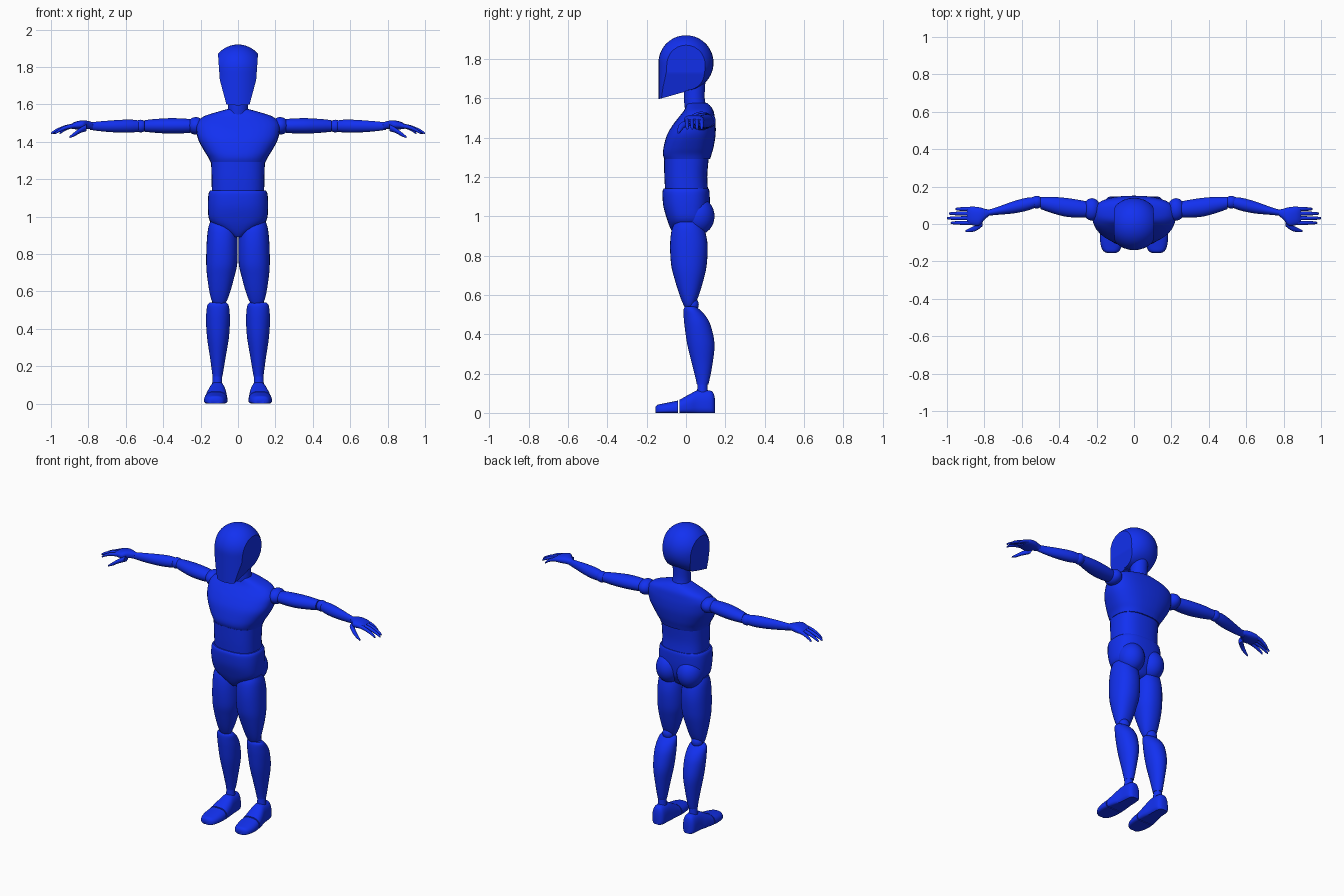
import bpy, bmesh, math
from mathutils import Vector

BLUE = bpy.data.materials.new("blue")
BLUE.diffuse_color = (0.006, 0.03, 0.88, 1)
N = 32


def finish(name, bm, mirror=False, angle=40):
    bmesh.ops.recalc_face_normals(bm, faces=bm.faces[:])
    me = bpy.data.meshes.new(name)
    bm.to_mesh(me)
    bm.free()
    ob = bpy.data.objects.new(name, me)
    bpy.context.collection.objects.link(ob)
    me.materials.append(BLUE)
    if mirror:
        m = ob.modifiers.new("mirror", 'MIRROR')
        m.use_mirror_merge = False
    bpy.ops.object.select_all(action='DESELECT')
    ob.select_set(True)
    bpy.context.view_layer.objects.active = ob
    bpy.ops.object.shade_smooth_by_angle(angle=math.radians(angle))
    return ob


def smooth_rows(rows, k=4):
    """Catmull-Rom interpolation between the given sections."""
    out = []
    for i in range(len(rows) - 1):
        a, b, c, d = (rows[max(i - 1, 0)], rows[i], rows[i + 1], rows[min(i + 2, len(rows) - 1)])
        for s in range(k):
            t = s / k
            out.append([0.5 * (2 * q + (r - p) * t + (2 * p - 5 * q + 4 * r - w) * t * t
                               + (3 * q - p - 3 * r + w) * t ** 3) for p, q, r, w in zip(a, b, c, d)])
    return out + [list(rows[-1])]


def unit_ring(power=2.0):
    pts = []
    for i in range(N):
        a = 2 * math.pi * i / N
        c, s = math.cos(a), math.sin(a)
        pts.append((math.copysign(abs(c) ** (2 / power), c), math.copysign(abs(s) ** (2 / power), s)))
    return pts


def loft(rings):
    bm = bmesh.new()
    vs = [[bm.verts.new(p) for p in r] for r in rings]
    for a, b in zip(vs, vs[1:]):
        for i in range(N):
            j = (i + 1) % N
            bm.faces.new((a[i], a[j], b[j], b[i]))
    bm.faces.new(vs[0])
    bm.faces.new(vs[-1])
    return bm


def upright(name, rows, power=2.0, mirror=False):
    """Sections stacked in z: (z, centre x, half width, front y, back y)."""
    ring = unit_ring(power)
    finish(name, loft([[(cx + rx * c, (f + b) / 2 + (b - f) / 2 * s, z) for c, s in ring]
                       for z, cx, rx, f, b in smooth_rows(rows)]), mirror)


def sideways(name, rows, power=2.0):
    """Sections along x: (x, y, z, half depth, half height)."""
    ring = unit_ring(power)
    finish(name, loft([[(x, y + ry * c, z + rz * s) for c, s in ring]
                       for x, y, z, ry, rz in smooth_rows(rows)]), True)


def foot_part(name, rows):
    """Flat-soled sections along y: (y, centre x, half width, top z)."""
    ring = unit_ring(2.6)
    finish(name, loft([[(cx + rx * c, y, max(0, h * (0.25 + 0.75 * s) if s > 0 else h * 0.25 * (1 + 1.3 * s)))
                        for c, s in ring] for y, cx, rx, h in smooth_rows(rows)]), True)


def ball(name, centre, radii):
    bm = bmesh.new()
    bmesh.ops.create_uvsphere(bm, u_segments=N, v_segments=16, radius=1)
    for v in bm.verts:
        v.co = Vector(centre) + Vector(a * b for a, b in zip(v.co, radii))
    finish(name, bm, True)


# head: ball with the front carried down as a visor, then trimmed by planes
R, HZ = 0.14, 1.78
rings = []
heights = [1.56, 1.60, 1.64] + [HZ + R * math.sin(math.radians(a)) for a in range(-85, 90, 6)] + [1.9199]
for z in sorted(heights):
    r = math.sqrt(max(R * R - (z - HZ) ** 2, 1e-6))
    f = R if z < HZ else r
    rings.append([(f * math.cos(2 * math.pi * i / N),
                   (f if i > N / 2 else r) * math.sin(2 * math.pi * i / N), z) for i in range(N)])
bm = loft(rings)
cuts = [((0, -0.14, 1.595), (0, 0.045, -0.16))]
for s in (1, -1):
    cuts += [((s * 0.107, 0, 1.87), (s, 0, -0.07)), ((s * 0.097, 0, 1.73), (s, 0, -0.27))]
for co, no in cuts:
    res = bmesh.ops.bisect_plane(bm, geom=bm.verts[:] + bm.edges[:] + bm.faces[:], dist=1e-5,
                                 plane_co=co, plane_no=no, clear_outer=True)
    edges = [e for e in res['geom_cut'] if isinstance(e, bmesh.types.BMEdge)]
    bmesh.ops.edgeloop_fill(bm, edges=edges)
finish("head", bm, angle=25)

# neck and trunk
upright("neck", [(1.54, 0, .058, -.005, .11), (1.60, 0, .053, -.01, .095), (1.70, 0, .053, -.005, .1)])
upright("chest", [(1.29, 0, .147, -.11, .122), (1.315, 0, .158, -.117, .13), (1.35, 0, .18, -.114, .14),
                  (1.41, 0, .212, -.098, .15), (1.46, 0, .223, -.07, .151), (1.50, 0, .22, -.04, .147),
                  (1.535, 0, .185, -.012, .14), (1.56, 0, .11, 0, .125), (1.575, 0, .055, .005, .108)], 2.5)
upright("abdomen", [(1.12, 0, .14, -.105, .113), (1.2, 0, .141, -.11, .108), (1.292, 0, .144, -.112, .115)], 2.6)
upright("pelvis", [(.89, 0, .02, -.05, .03), (.91, 0, .05, -.065, .07), (.94, 0, .105, -.08, .09),
                   (.98, 0, .152, -.095, .11), (1.05, 0, .161, -.115, .12), (1.12, 0, .158, -.12, .12),
                   (1.14, 0, .148, -.113, .115)], 2.6)
ball("buttock", (.074, .06, 1.0), (.08, .085, .095))

# legs
upright("thigh", [(.97, .09, .06, -.055, .07), (.93, .085, .076, -.073, .095), (.85, .085, .083, -.081, .11),
                  (.75, .087, .083, -.075, .105), (.68, .092, .073, -.058, .09), (.60, .097, .056, -.033, .066),
                  (.55, .10, .04, -.013, .045), (.53, .10, .022, -.002, .03)], 2.2, True)
ball("knee", (.104, .035, .55), (.035, .03, .035))
upright("calf", [(.54, .107, .045, -.005, .05), (.525, .107, .057, -.012, .07), (.49, .107, .062, -.012, .102),
                 (.44, .107, .064, -.007, .127), (.35, .107, .058, .006, .145), (.25, .108, .042, .03, .135),
                 (.17, .109, .03, .05, .12), (.145, .11, .026, .055, .113)], 2.0, True)
upright("ankle", [(.09, .111, .028, .055, .112), (.16, .111, .024, .06, .108)], 2.0, True)
foot_part("foot", [(.147, .11, .018, .07), (.14, .11, .032, .1), (.12, .11, .042, .114), (.06, .111, .047, .115),
                   (.02, .114, .055, .096), (-.034, .118, .062, .066)])
foot_part("toes", [(-.04, .118, .062, .063), (-.08, .12, .062, .055), (-.12, .121, .055, .047),
                   (-.145, .121, .042, .041), (-.155, .121, .024, .03)])

# arms
ball("shoulder", (.225, .078, 1.485), (.047, .06, .047))
sideways("upper_arm", [(.25, .078, 1.485, .042, .036), (.30, .082, 1.485, .048, .04), (.37, .09, 1.485, .05, .041),
                       (.44, .102, 1.485, .043, .037), (.50, .112, 1.485, .032, .031)])
ball("elbow", (.52, .117, 1.484), (.034, .034, .034))
sideways("forearm", [(.53, .115, 1.484, .029, .03), (.58, .104, 1.484, .035, .035), (.65, .088, 1.483, .032, .033),
                     (.73, .07, 1.483, .021, .027), (.79, .058, 1.484, .015, .02)])

# hands
sideways("palm", [(.775, .06, 1.485, .016, .019), (.80, .052, 1.49, .03, .021), (.83, .04, 1.491, .05, .024),
                  (.87, .044, 1.487, .049, .02), (.893, .045, 1.482, .042, .012)], 2.4)
sideways("thumb", [(.81, .01, 1.475, .022, .018), (.845, -.02, 1.46, .017, .014),
                   (.875, -.032, 1.44, .011, .011), (.902, -.038, 1.424, .005, .005)])
for k, (y, tip) in enumerate([(.006, .98), (.031, 1.0), (.056, .99), (.08, .955)]):
    L = tip - .87
    sideways(f"finger_{k + 1}", [(.87, y, 1.487, .011, .012), (.87 + .4 * L, y, 1.478, .0105, .011),
                                 (.87 + .75 * L, y, 1.462, .009, .009), (tip - .004, y, 1.447, .006, .006),
                                 (tip, y, 1.444, .002, .002)])
